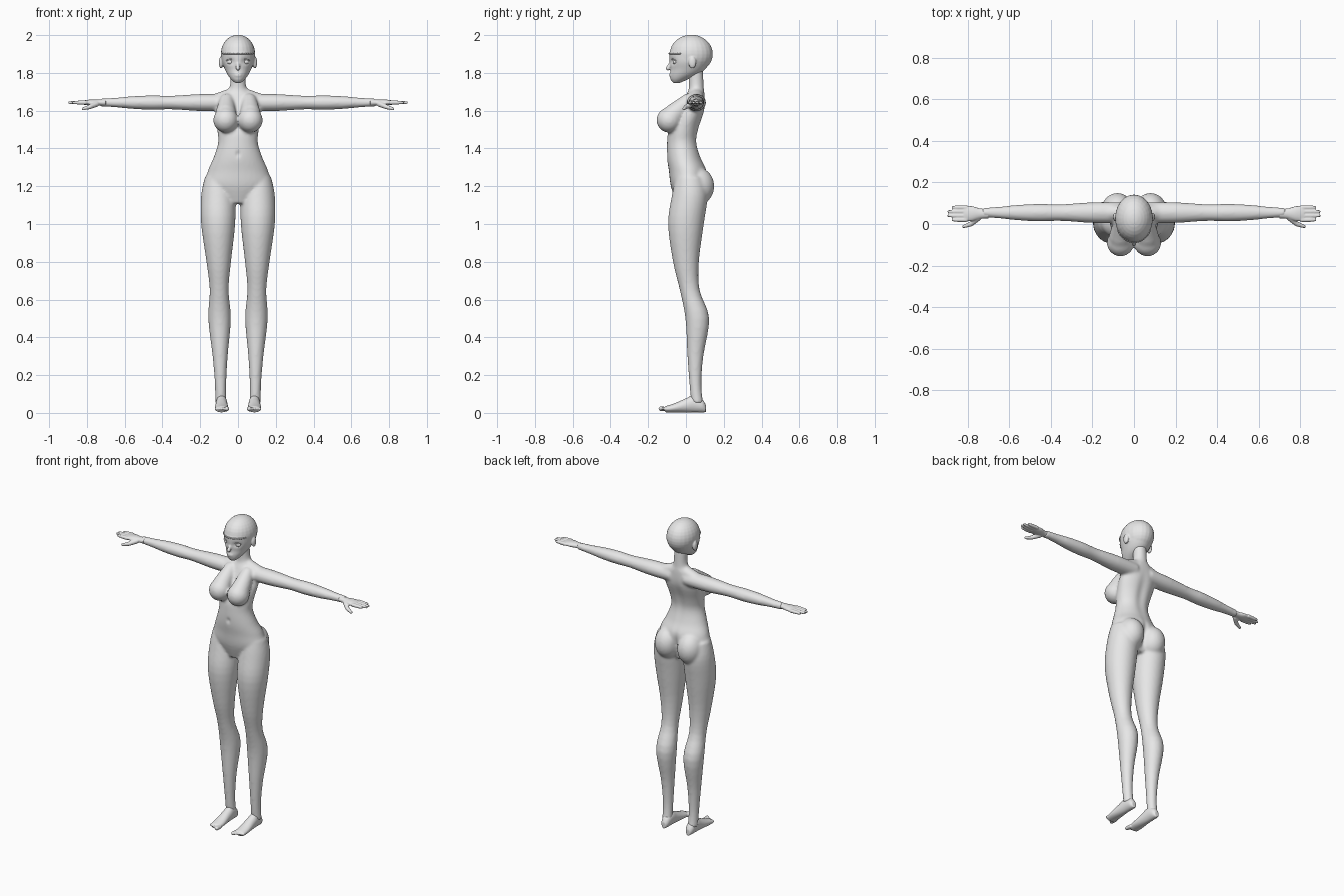
import bpy
import bmesh
from math import cos, sin, pi, exp
from mathutils import Vector, Matrix

default_cube = bpy.data.objects.get("Cube")
if default_cube:
    bpy.data.objects.remove(default_cube, do_unlink=True)

grey = bpy.data.materials.new("plain_grey")
grey.use_nodes = True
grey.diffuse_color = (0.8, 0.8, 0.8, 1)
shader = next(node for node in grey.node_tree.nodes if node.type == "BSDF_PRINCIPLED")
shader.inputs["Base Color"].default_value = grey.diffuse_color


def spline(sections, steps=4):
    """Smooth interpolation through whole cross-sections."""
    rows = [Vector(section) for section in sections]
    tangents = []
    for index in range(len(rows)):
        previous = rows[max(index - 1, 0)]
        following = rows[min(index + 1, len(rows) - 1)]
        tangents.append((following - previous) / 2)
    result = []
    for start, end, leave, arrive in zip(rows, rows[1:], tangents, tangents[1:]):
        for step in range(steps):
            t = step / steps
            ease = t * t * (3 - 2 * t)
            bend = leave * (1 - t) - arrive * t
            result.append(start.lerp(end, ease) + bend * t * (1 - t))
    return result + [rows[-1]]


def loft(bm, axis, sections, sides=32):
    """Skin ellipses along an axis: position, two centres, two radii."""
    rings = []
    for position, centre_a, centre_b, radius_a, radius_b in spline(sections):
        ring = []
        for side in range(sides):
            angle = 2 * pi * side / sides
            point = [centre_a + radius_a * cos(angle), centre_b + radius_b * sin(angle)]
            point.insert(axis, position)
            ring.append(bm.verts.new(point))
        rings.append(ring)
    for low, high in zip(rings, rings[1:]):
        for side in range(sides):
            bm.faces.new((low[side - 1], low[side], high[side], high[side - 1]))
    bm.faces.new(rings[0])
    bm.faces.new(rings[-1])


def ball(bm, centre, radii):
    matrix = Matrix.Translation(centre) @ Matrix.Diagonal(radii).to_4x4()
    bmesh.ops.create_uvsphere(bm, u_segments=24, v_segments=16, radius=1, matrix=matrix)


def tube(bm, points, radii):
    """Round-ended tapered tube through a few points."""
    points = [Vector(point) for point in points]
    for point, radius in zip(points, radii):
        ball(bm, point, (radius, radius, radius))
    for start, end, thick, thin in zip(points, points[1:], radii, radii[1:]):
        span = end - start
        turn = span.to_track_quat("Z", "Y").to_matrix().to_4x4()
        bmesh.ops.create_cone(bm, cap_ends=True, segments=20, radius1=thick,
                              radius2=thin, depth=span.length,
                              matrix=Matrix.Translation(start.lerp(end, 0.5)) @ turn)


def mirror(bm):
    geometry = bm.verts[:] + bm.edges[:] + bm.faces[:]
    copies = bmesh.ops.duplicate(bm, geom=geometry)["geom"]
    verts = [item for item in copies if isinstance(item, bmesh.types.BMVert)]
    bmesh.ops.scale(bm, vec=(-1, 1, 1), verts=verts)


def finish(bm, name, voxel=0, smooth=0, dents=()):
    """Fuse the pieces into one skin, then press in the soft hollows."""
    bmesh.ops.recalc_face_normals(bm, faces=bm.faces)
    mesh = bpy.data.meshes.new(name)
    bm.to_mesh(mesh)
    bm.free()
    part = bpy.data.objects.new(name, mesh)
    bpy.context.collection.objects.link(part)
    if voxel:
        fuse = part.modifiers.new("fuse", "REMESH")
        fuse.mode = "VOXEL"
        fuse.voxel_size = voxel
        soften = part.modifiers.new("soften", "SMOOTH")
        soften.factor = 0.5
        soften.iterations = smooth
        graph = bpy.context.evaluated_depsgraph_get()
        mesh = bpy.data.meshes.new_from_object(part.evaluated_get(graph))
        part.modifiers.clear()
        part.data = mesh
    for vertex in mesh.vertices:
        for centre, size, push in dents:
            offset = [(here - there) / reach
                      for here, there, reach in zip(vertex.co, centre, size)]
            vertex.co.y += push * exp(-Vector(offset).length_squared)
        vertex.co.z = max(vertex.co.z, 0)
    mesh.materials.clear()
    mesh.materials.append(grey)
    for face in mesh.polygons:
        face.use_smooth = True


# Legs: nearly round sections that spread slightly towards the hip
body = bmesh.new()
leg_profile = [(0.05, 0.06, 0.03), (0.15, 0.05, 0.03), (0.3, 0.05, 0.04),
               (0.5, 0.06, 0.06), (0.65, 0.02, 0.05), (0.8, 0, 0.065),
               (1, 0, 0.09), (1.15, 0.02, 0.09), (1.25, 0.02, 0.07)]
loft(body, 2, [(z, 0.09 + 0.015 * min(z, 1), y, radius, radius * 1.05)
               for z, y, radius in leg_profile])

# Arms: straight, slightly flattened
arm_y, arm_z = 0.055, 1.643
arm_profile = [(0.05, 0.05), (0.2, 0.05), (0.35, 0.04), (0.45, 0.042),
               (0.55, 0.038), (0.65, 0.028), (0.73, 0.023)]
loft(body, 0, [(x, arm_y, arm_z, radius, radius * 0.9) for x, radius in arm_profile])

# Shoulder slope, bust and buttock
tube(body, [(0.02, arm_y, 1.69), (0.13, arm_y, arm_z)], [0.035, 0.042])
tube(body, [(0.06, 0.01, 1.65), (0.065, -0.06, 1.585), (0.065, -0.09, 1.55)],
     [0.04, 0.055, 0.066])
ball(body, (0.08, 0.06, 1.2), (0.08, 0.09, 0.1))
mirror(body)

# Torso and neck
torso_profile = [(1.11, 0.01, 0.08, 0.06), (1.2, 0.01, 0.17, 0.09),
                 (1.28, 0.01, 0.16, 0.1), (1.35, -0.01, 0.13, 0.09),
                 (1.43, -0.02, 0.105, 0.08), (1.5, -0.01, 0.11, 0.08),
                 (1.6, 0.03, 0.12, 0.07), (1.68, 0.05, 0.09, 0.05),
                 (1.72, 0.055, 0.045, 0.04), (1.82, 0.05, 0.04, 0.04)]
loft(body, 2, [(z, 0, y, width, depth) for z, y, width, depth in torso_profile])
spine = ((0, 0.08, 1.5), (0.03, 0.06, 0.13), -0.01)
navel = ((0, -0.1, 1.37), (0.01, 0.03, 0.015), 0.008)
cleft = ((0, 0.13, 1.2), (0.015, 0.06, 0.08), -0.015)
finish(body, "body", 0.008, 7, [spine, navel, cleft])

# Hands: palm, four fingers and thumb
hands = bmesh.new()
palm_profile = [(0.7, 0.023, 0.019), (0.74, 0.025, 0.016),
                (0.78, 0.036, 0.016), (0.82, 0.037, 0.011)]
loft(hands, 0, [(x, 0.05, arm_z, width, thick) for x, width, thick in palm_profile])
for finger in range(4):
    y = 0.02 + 0.02 * finger
    tip = 0.895 - 0.01 * abs(finger - 1.5) ** 2
    tube(hands, [(0.81, y, arm_z), (0.85, y, arm_z), (tip, y, arm_z)],
         [0.011, 0.01, 0.007])
tube(hands, [(0.75, 0.03, 1.635), (0.785, 0, 1.62), (0.82, -0.012, 1.61)],
     [0.015, 0.012, 0.008])
mirror(hands)
finish(hands, "hands", 0.004, 2)

# Feet: heel to ball of the foot, resting on the ground, then five toes
feet = bmesh.new()
foot_x = 0.087
foot_profile = [(0.105, 0.014, 0.02), (0.085, 0.026, 0.035), (0.04, 0.03, 0.045),
                (0, 0.032, 0.037), (-0.06, 0.036, 0.024), (-0.11, 0.034, 0.016)]
loft(feet, 1, [(y, foot_x, height + 0.003, width, height)
               for y, width, height in foot_profile])
for toe in range(5):
    size = 0.012 if toe == 0 else 0.008
    x = foot_x + 0.014 * (toe - 2)
    tube(feet, [(x, -0.1, 0.02), (x, -0.133 + 0.006 * toe, 0.022)], [size, size])
mirror(feet)
finish(feet, "feet", 0.004, 2)

# Head: ears mirrored, then skull, face, nose and lips
head = bmesh.new()
ball(head, (0.09, 0.034, 1.855), (0.011, 0.02, 0.032))
mirror(head)
ball(head, (0, 0.028, 1.9), (0.091, 0.114, 0.102))
face_profile = [(1.747, -0.05, 0.016, 0.018), (1.765, -0.036, 0.036, 0.045),
                (1.79, -0.01, 0.055, 0.075), (1.82, 0.01, 0.07, 0.092),
                (1.86, 0.02, 0.085, 0.107), (1.91, 0.026, 0.09, 0.114)]
loft(head, 2, [(z, 0, y, width, depth) for z, y, width, depth in face_profile])
tube(head, [(0, -0.077, 1.86), (0, -0.096, 1.824)], [0.007, 0.011])
for lip_z in (1.784, 1.793):
    ball(head, (0, -0.079, lip_z), (0.02, 0.009, 0.005))
sockets = [((x, -0.07, 1.86), (0.022, 0.03, 0.016), 0.01) for x in (-0.04, 0.04)]
finish(head, "head", 0.0045, 3, sockets)

# Eyes with upper lashes
eyes = bmesh.new()
ball(eyes, (0.038, -0.057, 1.858), (0.02, 0.013, 0.013))
tube(eyes, [(0.016, -0.074, 1.862), (0.036, -0.073, 1.873), (0.062, -0.055, 1.866)],
     [0.002, 0.003, 0.002])
mirror(eyes)
finish(eyes, "eyes")

# Narrow ridge across the forehead
ridge = bmesh.new()
angles = [pi * step / 24 for step in range(-8, 9)]
tube(ridge, [(0.09 * sin(angle), 0.026 - 0.114 * cos(angle), 1.902) for angle in angles],
     [0.004] * len(angles))
finish(ridge, "forehead_ridge")
